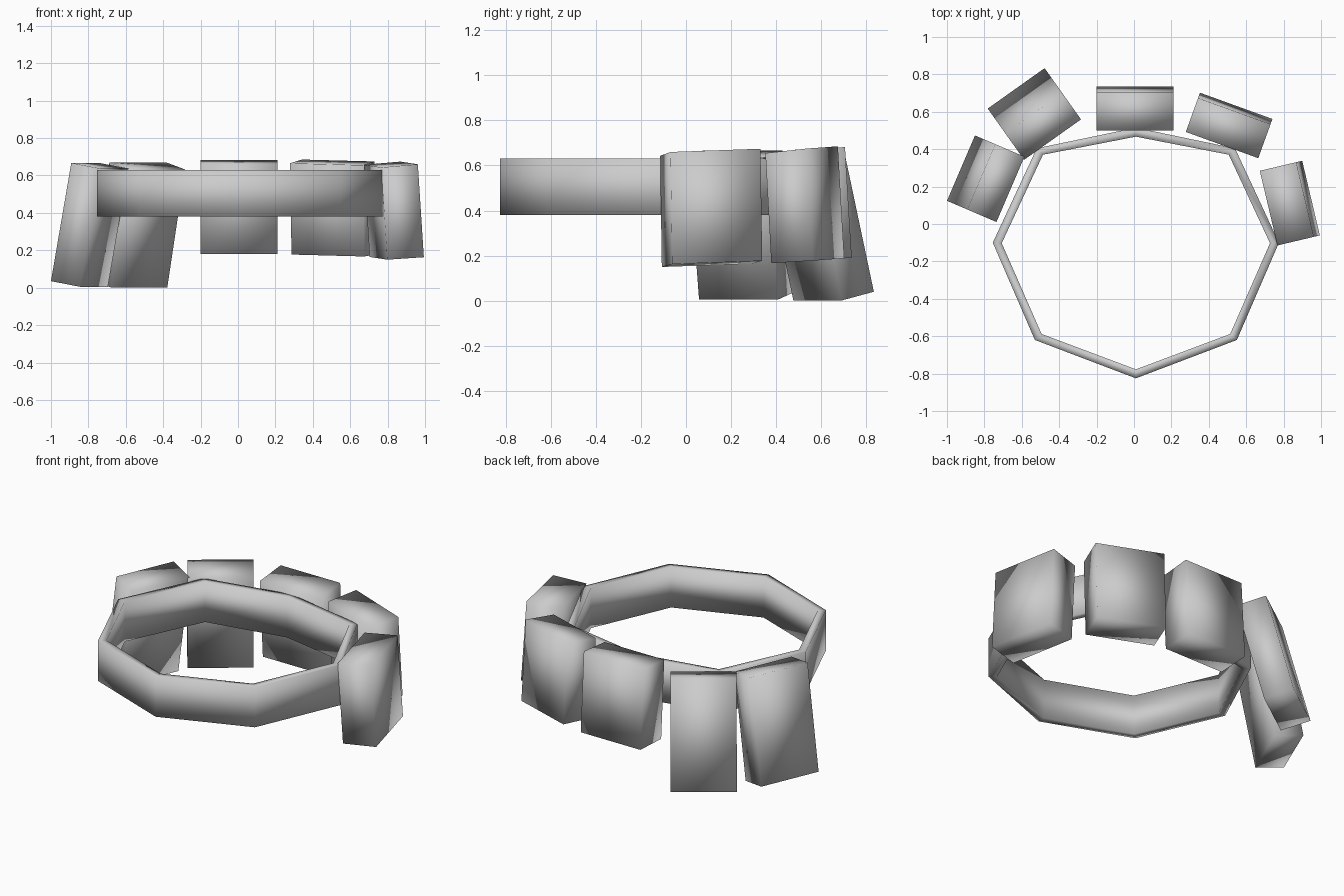
import bpy, bmesh, math

if "Cube" in bpy.data.objects:
    bpy.data.objects.remove(bpy.data.objects["Cube"])


def finish(name, bm):
    bmesh.ops.recalc_face_normals(bm, faces=bm.faces)
    mesh = bpy.data.meshes.new(name)
    bm.to_mesh(mesh)
    bm.free()
    for p in mesh.polygons:
        p.use_smooth = True
    ob = bpy.data.objects.new(name, mesh)
    bpy.context.collection.objects.link(ob)
    return ob


# Belt: closed eight-sided band
def belt(outline, cx, cy, thick, z0, z1):
    bm = bmesh.new()
    rings = []
    for x, y in outline:
        d = math.hypot(x - cx, y - cy)
        k = 1 - thick / d
        ix, iy = cx + (x - cx) * k, cy + (y - cy) * k
        rings.append([bm.verts.new(p) for p in
                      ((x, y, z0), (x, y, z1), (ix, iy, z1), (ix, iy, z0))])
    n = len(rings)
    for i in range(n):
        a, b = rings[i], rings[(i + 1) % n]
        for j in range(4):
            k = (j + 1) % 4
            bm.faces.new((a[j], b[j], b[k], a[k]))
    finish("belt", bm)


# Pouch: leaning box, side profile (radial, z) swept along the tangent t0..t1
def pouch(name, n, t0, t1, profile, roll=0.0):
    d = math.hypot(*n)
    nx, ny = n[0] / d, n[1] / d
    tx, ty = ny, -nx
    bm = bmesh.new()
    ends = []
    for t in (t0, t1):
        dz = roll * (t - (t0 + t1) / 2)
        ends.append([bm.verts.new((nx * r + tx * t, ny * r + ty * t, z + dz))
                     for r, z in profile])
    a, b = ends
    bm.faces.new(a)
    bm.faces.new(b)
    for j in range(4):
        k = (j + 1) % 4
        bm.faces.new((a[j], a[k], b[k], b[j]))
    finish(name, bm)


half = [(0.54, -0.62), (0.765, -0.10), (0.53, 0.405)]
right = [(0.01 + x, y) for x, y in half]
left = [(0.01 - x, y) for x, y in reversed(half)]
belt([(0.01, -0.825)] + right + [(0.01, 0.515)] + left, 0.01, -0.14, 0.048, 0.38, 0.63)

# Three short pouches (inner bottom, outer bottom, outer top, inner top)
pouch("back_pouch", (0, 1), -0.20, 0.21,
      [(0.53, 0.18), (0.735, 0.19), (0.705, 0.682), (0.50, 0.662)])
pouch("back_right_pouch", (0.34, 0.94), 0.093, 0.505,
      [(0.585, 0.172), (0.78, 0.183), (0.75, 0.68), (0.557, 0.66)], -0.025)
pouch("right_pouch", (0.973, 0.23), -0.122, 0.288,
      [(0.752, 0.157), (0.953, 0.17), (0.92, 0.667), (0.72, 0.65)], -0.035)

# Two tall pouches that flare outward
pouch("back_left_pouch", (-0.58, 0.816), -0.28, 0.093,
      [(0.783, 0.002), (0.956, 0.04), (0.793, 0.67), (0.62, 0.632)])
pouch("left_pouch", (-0.919, 0.394), -0.28, 0.10,
      [(0.80, 0.005), (0.968, 0.035), (0.85, 0.667), (0.68, 0.637)])
